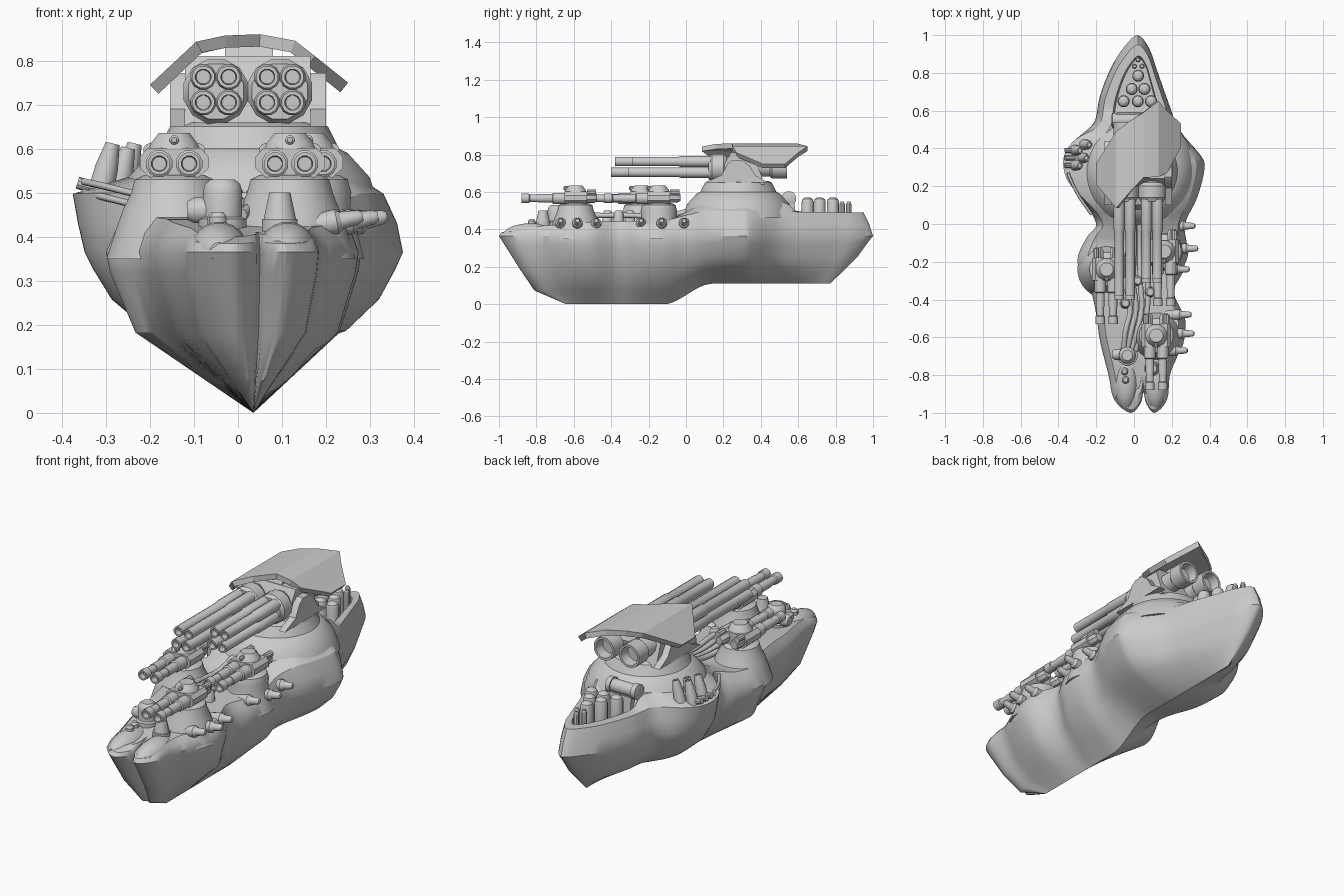
import bpy, bmesh, math
from mathutils import Vector

if "Cube" in bpy.data.objects:
    bpy.data.objects.remove(bpy.data.objects["Cube"])

CX = 0.035  # keel line


def mesh_obj(name, verts, faces):
    bm = bmesh.new()
    vs = [bm.verts.new(v) for v in verts]
    for f in faces:
        bm.faces.new([vs[i] for i in f])
    bmesh.ops.remove_doubles(bm, verts=bm.verts[:], dist=0.0004)
    bmesh.ops.recalc_face_normals(bm, faces=bm.faces[:])
    me = bpy.data.meshes.new(name)
    bm.to_mesh(me)
    bm.free()
    ob = bpy.data.objects.new(name, me)
    bpy.context.collection.objects.link(ob)
    return ob


def rings_obj(name, rings):
    n = len(rings[0])
    faces = [(k*n+i, k*n+(i+1) % n, (k+1)*n+(i+1) % n, (k+1)*n+i)
             for k in range(len(rings)-1) for i in range(n)]
    return mesh_obj(name, [v for r in rings for v in r], faces)


def lathe(name, prof, loc, axis=(0, 0, 1), seg=16):
    """Turned solid: prof is (radius, height) along axis; the ends are closed."""
    q = Vector(axis).to_track_quat('Z', 'Y')
    prof = [(0, prof[0][1])] + prof + [(0, prof[-1][1])]
    return rings_obj(name, [[Vector(loc) + q @ Vector((r*math.cos(2*math.pi*(i+.5)/seg),
                     r*math.sin(2*math.pi*(i+.5)/seg), h)) for i in range(seg)] for r, h in prof])


def prism(name, pts, axis, a, b):
    """Extrude a 2D outline along x (pts = y,z) or y (pts = x,z)."""
    def p(u, v, w):
        return (w, u, v) if axis == 'x' else (u, w, v)
    n = len(pts)
    faces = [(i, (i+1) % n, n+(i+1) % n, n+i) for i in range(n)]
    return mesh_obj(name, [p(*q, w) for w in (a, b) for q in pts],
                    faces + [tuple(range(n)), tuple(range(n, 2*n))])


def pipe(name, pts, r):
    cu = bpy.data.curves.new(name, 'CURVE')
    cu.dimensions = '3D'
    cu.bevel_depth, cu.bevel_resolution, cu.resolution_u, cu.use_fill_caps = r, 2, 6, True
    sp = cu.splines.new('BEZIER')
    sp.bezier_points.add(len(pts)-1)
    for b, p in zip(sp.bezier_points, pts):
        b.co = p
        b.handle_left_type = b.handle_right_type = 'AUTO'
    ob = bpy.data.objects.new(name, cu)
    bpy.context.collection.objects.link(ob)


def interp(t, tab):
    if t <= tab[0][0]:
        return tab[0][1]
    for (a, u), (b, v) in zip(tab, tab[1:]):
        if t <= b:
            return u + (v-u)*(t-a)/(b-a)
    return tab[-1][1]


def smooth(t, a, b):
    t = min(1, max(0, (t-a)/(b-a)))
    return t*t*(3-2*t)


# Hull: waterline outline scaled through levels down to the keel and up to the deck
outline = [(.02, 1), (.08, .93), (.12, .82), (.18, .65), (.24, .5), (.355, .36), (.373, .29), (.335, .14),
           (.27, .0), (.28, -.12), (.26, -.25), (.21, -.36), (.27, -.5), (.265, -.6), (.23, -.7), (.19, -.8),
           (.175, -.93), (.11, -1), (.065, -.95), (.05, -.89), (.035, -.95), (-.02, -1), (-.105, -.93),
           (-.135, -.8), (-.18, -.62), (-.2, -.48), (-.23, -.35), (-.3, -.2), (-.25, -.07), (-.2, .0),
           (-.27, .13), (-.335, .25), (-.345, .36), (-.29, .46), (-.21, .54), (-.18, .68), (-.12, .83), (-.05, .94)]
curve = []
for i in range(len(outline)):
    a, b, c, d = [Vector(outline[(i+k) % len(outline)]) for k in (-1, 0, 1, 2)]
    for t in (0, .25, .5, .75):
        curve.append(.5*(2*b + (c-a)*t + (2*a-5*b+4*c-d)*t*t + (3*b-a-3*c+d)*t**3))


def deck_z(y):
    return interp(y, [(-1, .4), (-.8, .42), (-.5, .44), (-.1, .45), (.1, .5), (1, .49)])


def ring(front, rear, side, flare=0.0):
    out = []
    for x, y in curve:
        s = smooth(y, -.1, .15)
        fx, fy, fz = [u + (v-u)*s for u, v in zip(front, rear)]
        y2 = y*(1 - (1-fy)*y*y)
        if side < 0:
            z = .365 + (.11*smooth(y, -.12, .14) - .365)*fz
        else:
            z = .365 + (deck_z(y)-.365)*fz
            if y > 0:   # port sponson flares outward
                fx += flare*smooth(-x, .2, .33)
            if fx < .65:   # only the stern well is sunk, the deck ahead crowns up
                z += (deck_z(y) + .05*s - z)*(1-smooth(y, .55, .62))
        out.append((CX + (x-CX)*fx, y2, z))
    return out


rings_obj("hull", [
    ring((0, .85, 1), (0, .84, .55), 1),
    ring((.5, .88, 1), (.6, .88, .55), 1),
    ring((.52, .89, 1), (.64, .89, 1), 1),
    ring((.84, .93, 1), (.87, .95, 1), 1, .2),
    ring((.94, .985, .55), (.96, .98, .5), 1, .08),
    ring((1, 1, 0), (1, 1, 0), 1),
    ring((.97, .97, .13), (.95, .97, .15), -1),
    ring((.8, .885, .5), (.84, .92, .42), -1),
    ring((.32, .81, .8), (.62, .85, .7), -1),
    ring((0, .64, 1), (0, .77, 1), -1)])

# Bow lobes
for x in (-.043, .112):
    lathe("bow_lobe", [(.068*math.sin(a*math.pi/10), -.15*math.cos(a*math.pi/10)) for a in range(1, 10)],
          (x, -.83, .366), (0, 1, 0), 20)

# Main barbette
lathe("main_barbette", [(.3, .46), (.275, .535), (.225, .59), (.205, .6), (.18, .65), (.16, .66)],
      (.025, .28, 0), seg=40)

# Main turret: cradle, cheeks, gun pods with four barrels each
cheek = [(.1, .65), (.19, .69), (.22, .75), (.25, .772), (.3, .772), (.34, .74), (.37, .69), (.44, .65)]
for a, b in ((-.155, -.12), (.165, .2)):
    prism("turret_cheek", cheek, 'x', a, b)
prism("turret_cradle", [(.18, .64), (.21, .76), (.24, .81), (.36, .81), (.42, .64)], 'x', -.12, .165)
for gx, tip in ((-.05, -.38), (.095, -.29)):
    lathe("gun_pod", [(.065, -.1), (.068, -.09), (.076, -.08), (.076, -.02), (.062, 0), (.062, .13), (.05, .15),
                      (.05, .23), (.06, .24), (.06, .32), (.048, .32), (.042, .27)],
          (gx, .22, .73), (0, 1, 0), 12)
    for sx in (-1, 1):
        for sz in (-1, 1):
            end = .13 - tip + (.02 if sz < 0 else 0)
            lathe("main_barrel", [(.03, 0), (.03, .16), (.026, .17), (.026, end), (.018, end), (.016, end-.03)],
                  (gx + sx*.029, .13, .734 + sz*.029), (0, -1, 0), 12)
prism("canopy_mount", [(.24, .8), (.26, .845), (.42, .845), (.46, .76)], 'x', -.03, .08)

# Armoured canopy over the main guns: (x, front y, rear y, z)
cols = [(-.2, .21, .32, .745), (-.095, .085, .49, .843), (-.03, .16, .54, .857), (.05, .245, .59, .86),
        (.13, .25, .65, .845), (.175, .27, .6, .81), (.25, .41, .53, .75)]
canopy = mesh_obj("canopy", [p for x, a, b, z in cols for p in ((x, a, z), (x, b, z))],
                  [(2*i, 2*i+2, 2*i+3, 2*i+1) for i in range(len(cols)-1)])
if canopy.data.polygons[2].normal.z < 0:
    canopy.data.flip_normals()
sol = canopy.modifiers.new("thick", 'SOLIDIFY')
sol.thickness, sol.offset = .028, -1


# Secondary twin-gun turrets
def twin_turret(x, y, s):
    lathe("turret_base", [(.15*s, .35), (.128*s, .42), (.112*s, .465), (.098, .5), (.09, .53), (.07, .54)],
          (x, y, 0), seg=28)
    prism("turret_body", [(x-.055, .535), (x+.055, .535), (x+.078, .555), (x+.078, .582), (x+.06, .602),
                          (x-.06, .602), (x-.078, .582), (x-.078, .555)], 'y', y-.06, y+.06)
    lathe("turret_roof", [(.06, .6), (.055, .612), (.036, .636)], (x, y, 0), seg=12)
    lathe("turret_sight", [(.011, 0), (.011, .06), (.006, .065)], (x, y, .62), (0, -1, 0), 10)
    for d in (-.034, .034):
        lathe("twin_barrel", [(.031, .04), (.031, .12), (.024, .125), (.024, .2), (.021, .2), (.021, .245),
                              (.026, .25), (.026, .29), (.018, .29), (.016, .26)], (x+d, y, .566), (0, -1, 0), 12)
        lathe("breech", [(.028, .05), (.028, .1), (.02, .115)], (x+d*1.25, y, .57), (0, 1, 0), 8)
        lathe("breech_drum", [(.016, -.025), (.016, .025)], (x+d*1.6, y+.085, .597), (0, 1, 0), 10)


twin_turret(-.145, -.24, 1.03)
twin_turret(.16, -.145, .85)
twin_turret(.118, -.59, 1)

# Starboard stub launchers
for y, x in ((-.01, .24), (-.13, .255), (-.24, .21), (-.48, .22), (-.58, .235), (-.67, .2)):
    lathe("stub_launcher", [(.028, -.05), (.028, .025), (.02, .035), (.016, .075), (.01, .085)],
          (x, y, .43), (1, 0, .2), 14)

# Foredeck dome, capstan, side nozzle, knobs
lathe("foredeck_dome", [(.055, .4), (.055, .44), (.045, .445), (.045, .505), (.04, .52), (.028, .53)],
      (-.035, -.695, 0), seg=20)
lathe("dome_nozzle", [(.03, 0), (.03, .06), (.022, .075)], (-.04, -.69, .46), (-1, 0, 0), 12)
lathe("capstan", [(.042, .41), (.042, .44), (.038, .44), (.025, .5)], (.095, -.765, 0), seg=12)
for x, y in ((-.05, -.78), (-.045, -.825)):
    lathe("deck_knob", [(.02, .4), (.02, .445), (.012, .456)], (x, y, 0), seg=12)

# Deck pipes running aft from the dome
for i in range(4):
    k = i*.03
    pipe("deck_pipe", [(-.055+k*.7, -.67, .45), (-.045+k, -.57, .475), (-.02+k, -.45, .475),
                       (-.045+k*1.3, -.3, .475), (-.03+k, -.12, .47), (-.03+k, .02, .5)], .014)
for x, y in ((.02, -.3), (.085, -.36), (-.045, -.42)):
    lathe("deck_vent", [(.03, .43), (.025, .49), (.018, .5)], (x, y, 0), seg=12)

# Port sponson: funnels, rails and small tubes
for x, y, z in ((-.31, .39, .51), (-.26, .42, .51), (-.31, .31, .51), (-.275, .35, .5)):
    lathe("port_funnel", [(.03, -.03), (.026, .05), (.016, .105), (.01, .105), (.01, .09)], (x, y, z), (.25, 0, 1), 14)
for z in (.5, .525):
    pipe("port_rail", [(-.35, .27, z), (-.305, .17, z-.01), (-.225, .05, z-.03)], .008)
for y in (.31, .35, .39):
    lathe("port_tube", [(.014, -.05), (.014, .01), (.008, .01)], (-.355, y, .52), (-1, 0, .3), 10)

# Stern missile cells, small cells and cross drum
cells = [(-.055, .65), (.02, .65), (.09, .65), (-.012, .715), (.055, .715), (.022, .785)]
for x, y in cells:
    lathe("stern_cell", [(.032, .42), (.032, .548), (.027, .562), (.012, .572)], (x, y, 0), seg=14)
for x, y in ((.002, .835), (.042, .835), (.022, .87)):
    lathe("small_cell", [(.014, .42), (.014, .535), (.008, .55)], (x, y, 0), seg=10)
lathe("stern_drum", [(.025, -.09), (.04, -.085), (.04, -.06), (.033, -.06), (.033, .06), (.04, .06),
                     (.04, .085), (.025, .09)], (-.03, .55, .565), (1, 0, 0), 12)
prism("drum_cradle", [(.5, .45), (.5, .53), (.58, .54), (.59, .45)], 'x', -.09, .06)

# Smooth shading with sharp creases
bpy.ops.object.select_all(action='DESELECT')
for ob in bpy.context.scene.objects:
    if ob.type == 'MESH' and ob.name != "canopy":
        ob.select_set(True)
        bpy.context.view_layer.objects.active = ob
bpy.ops.object.shade_smooth_by_angle(angle=math.radians(32))
